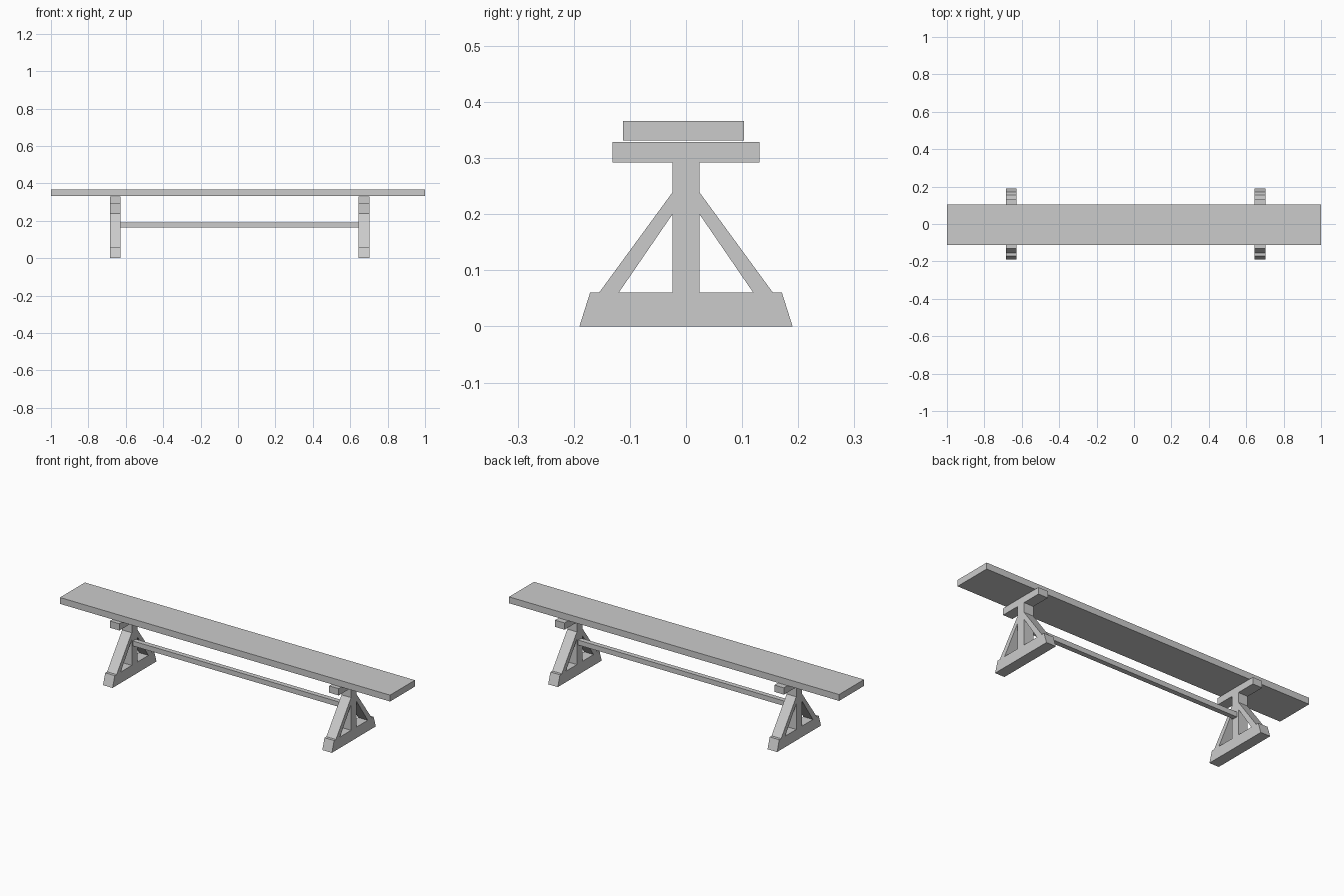
import bpy, math

if "Cube" in bpy.data.objects:
    bpy.data.objects.remove(bpy.data.objects["Cube"])


def box(name, x, y, z):
    """Axis-aligned box from (min, max) ranges."""
    bpy.ops.mesh.primitive_cube_add(size=1, location=[sum(r) / 2 for r in (x, y, z)])
    ob = bpy.context.object
    ob.name = name
    ob.scale = [r[1] - r[0] for r in (x, y, z)]
    bpy.ops.object.transform_apply(location=False, rotation=False, scale=True)
    return ob


def mirrored(points):
    return [(-y, z) for y, z in reversed(points)]


# Right half of the trestle outline: foot, brace, post, cap (y, z)
HALF = [(0.19, 0), (0.171, 0.06), (0.155, 0.06), (0.024, 0.239),
        (0.024, 0.292), (0.131, 0.292), (0.131, 0.329)]
# Triangular opening between post and brace
HOLE = [(0.024, 0.06), (0.12, 0.06), (0.024, 0.2)]


def trestle(name, x, thickness):
    """Flat outline with two openings, extruded along x."""
    cu = bpy.data.curves.new(name, 'CURVE')
    cu.dimensions = '2D'
    cu.fill_mode = 'BOTH'
    cu.extrude = thickness / 2
    for loop in (HALF + mirrored(HALF), HOLE, mirrored(HOLE)):
        sp = cu.splines.new('POLY')
        sp.points.add(len(loop) - 1)
        for p, (y, z) in zip(sp.points, loop):
            p.co = (y, z, 0, 1)
        sp.use_cyclic_u = True
    ob = bpy.data.objects.new(name, cu)
    bpy.context.collection.objects.link(ob)
    ob.location.x = x
    ob.rotation_euler = (math.pi / 2, 0, math.pi / 2)
    bpy.ops.object.select_all(action='DESELECT')
    ob.select_set(True)
    bpy.context.view_layer.objects.active = ob
    bpy.ops.object.convert(target='MESH')
    bpy.ops.object.shade_flat()


# Two trestle legs
trestle("left_trestle", -0.656, 0.058)
trestle("right_trestle", 0.673, 0.058)

# Long seat plank and the stretcher bar joining the posts
box("seat", (-1, 1), (-0.112, 0.103), (0.331, 0.366))
box("stretcher", (-0.627, 0.644), (-0.014, 0.013), (0.163, 0.19))
